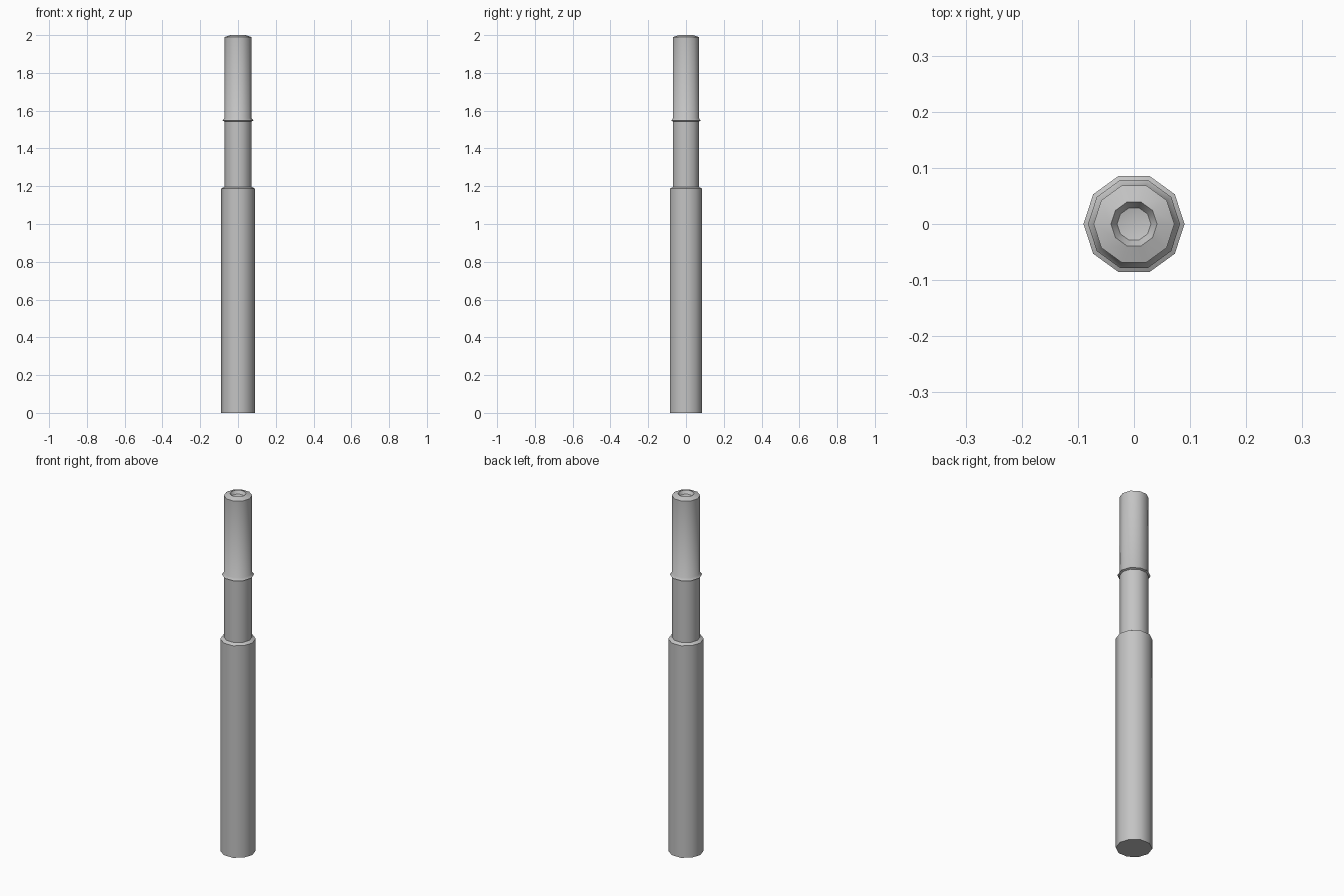
import bpy
import bmesh
import math
from mathutils import Vector

SIDES = 10

default = bpy.data.objects.get("Cube")
if default:
    bpy.data.objects.remove(default, do_unlink=True)

grey = bpy.data.materials.new("grey_metal")
grey.use_nodes = True
colour = (0.55, 0.55, 0.55, 1)
grey.diffuse_color = colour
grey.node_tree.nodes["Principled BSDF"].inputs["Base Color"].default_value = colour


def lathe(name, profile):
    """Revolve (radius, height) points around z into a faceted part."""
    bm = bmesh.new()
    verts = [bm.verts.new((r, 0, z)) for r, z in profile]
    edges = [bm.edges.new(pair) for pair in zip(verts, verts[1:])]
    bmesh.ops.spin(bm, geom=verts + edges, cent=Vector(), axis=(0, 0, 1),
                   angle=math.tau, steps=SIDES, use_merge=False)
    bmesh.ops.remove_doubles(bm, verts=bm.verts, dist=0.0005)
    bmesh.ops.recalc_face_normals(bm, faces=bm.faces)
    mesh = bpy.data.meshes.new(name)
    bm.to_mesh(mesh)
    bm.free()
    mesh.materials.append(grey)
    part = bpy.data.objects.new(name, mesh)
    bpy.context.collection.objects.link(part)
    bpy.ops.object.select_all(action="DESELECT")
    part.select_set(True)
    bpy.context.view_layer.objects.active = part
    bpy.ops.object.shade_smooth_by_angle(angle=math.radians(40))
    return part


# Stepped rod: closed base, sloped shoulder, thin tube, flared collar, hollow tip
lathe("stepped_rod", [
    (0, 0), (0.09, 0), (0.09, 1.187),        # wide sleeve
    (0.072, 1.197), (0.072, 1.543),          # shoulder and lower tube
    (0.082, 1.547), (0.072, 1.56),           # collar
    (0.072, 1.989), (0.041, 2.0),            # upper tube and rim
    (0.03, 1.982), (0, 1.975),               # recess in the tip
])
